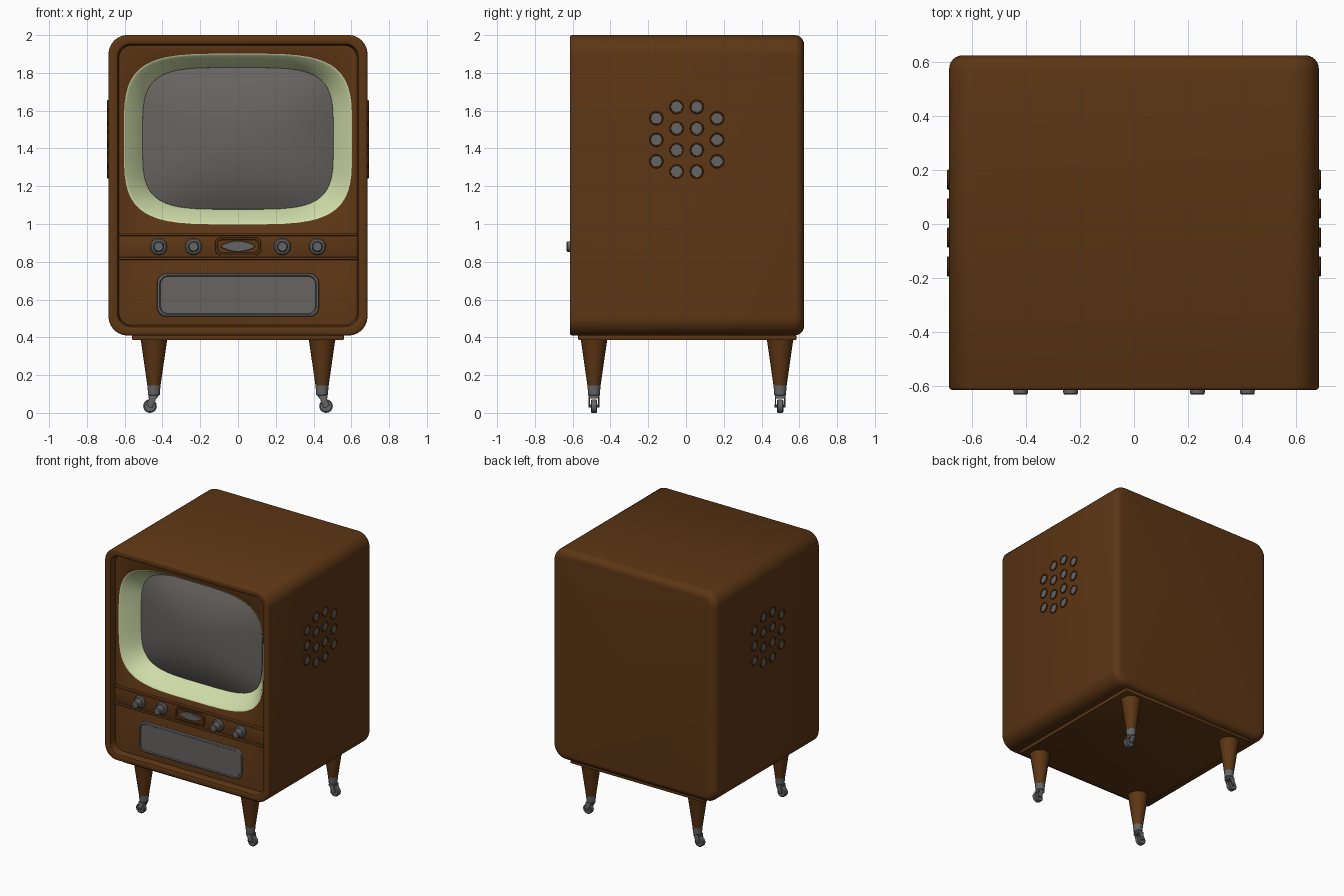
import bpy, bmesh, math
from mathutils import Vector, Matrix

cube = bpy.data.objects.get("Cube")
if cube:
    bpy.data.objects.remove(cube, do_unlink=True)


def material(name, r, g, b):
    m = bpy.data.materials.new(name)
    m.use_nodes = True
    m.diffuse_color = (r, g, b, 1)
    bsdf = m.node_tree.nodes["Principled BSDF"]
    bsdf.inputs["Base Color"].default_value = (r, g, b, 1)
    bsdf.inputs["Roughness"].default_value = 0.6
    return m


WOOD = material("brown wood", 0.11, 0.037, 0.007)
CREAM = material("cream surround", 0.62, 0.71, 0.39)
GLASS = material("grey glass", 0.135, 0.125, 0.118)
METAL = material("grey metal", 0.13, 0.13, 0.13)


def finish(name, bm, mats):
    bmesh.ops.recalc_face_normals(bm, faces=bm.faces[:])
    me = bpy.data.meshes.new(name)
    bm.to_mesh(me)
    bm.free()
    for m in mats:
        me.materials.append(m)
    ob = bpy.data.objects.new(name, me)
    bpy.context.collection.objects.link(ob)
    bpy.ops.object.select_all(action='DESELECT')
    ob.select_set(True)
    bpy.context.view_layer.objects.active = ob
    bpy.ops.object.shade_smooth_by_angle(angle=math.radians(35))
    return ob


def loft(name, rings, mats, cream_from=None, capped=True):
    """Skin equal-length rings; bands from cream_from on use the second material."""
    bm = bmesh.new()
    loops = [[bm.verts.new(p) for p in ring] for ring in rings]
    n = len(loops[0])
    for k in range(len(loops) - 1):
        for i in range(n):
            j = (i + 1) % n
            f = bm.faces.new((loops[k][i], loops[k][j], loops[k + 1][j], loops[k + 1][i]))
            f.material_index = int(cream_from is not None and k >= cream_from)
    if capped:
        bm.faces.new(loops[0])
        bm.faces.new(loops[-1])
    else:
        for i in range(n):
            j = (i + 1) % n
            bm.faces.new((loops[-1][i], loops[-1][j], loops[0][j], loops[0][i]))
    return finish(name, bm, mats)


STEPS = 14


def angles():
    for q in range(4):
        for i in range(STEPS):
            yield q, i


def rounded(hw, hh, r, y, cx=0, cz=0):
    """Rounded rectangle facing the front."""
    pts = []
    for q, i in angles():
        a = (q + i / (STEPS - 1)) * math.pi / 2
        sx = 1 if q in (0, 3) else -1
        sz = 1 if q < 2 else -1
        pts.append(Vector((cx + sx * (hw - r) + r * math.cos(a), y,
                           cz + sz * (hh - r) + r * math.sin(a))))
    return pts


def oval(hw, hh, power, y, cx=0, cz=0):
    """Superellipse facing the front."""
    pts = []
    for q, i in angles():
        a = (q + (i + 0.5) / STEPS) * math.pi / 2
        c, s = math.cos(a), math.sin(a)
        pts.append(Vector((cx + hw * math.copysign(abs(c) ** (2 / power), c), y,
                           cz + hh * math.copysign(abs(s) ** (2 / power), s))))
    return pts


def turned(name, centre, axis, profile, mat, seg=24, capped=True):
    """Lathe a (radius, offset) profile along an axis."""
    rot = Vector((0, 0, 1)).rotation_difference(Vector(axis))
    rings = []
    for r, h in profile:
        rings.append([Vector(centre) + rot @ Vector((r * math.cos(t), r * math.sin(t), h))
                      for t in (2 * math.pi * i / seg for i in range(seg))])
    return loft(name, rings, [mat], capped=capped)


def box(name, centre, size, mat, bevel=0.005, tilt=0):
    bm = bmesh.new()
    bmesh.ops.create_cube(bm, size=1)
    bmesh.ops.scale(bm, vec=size, verts=bm.verts)
    bmesh.ops.bevel(bm, geom=bm.edges[:], offset=bevel, segments=2, profile=0.5, affect='EDGES')
    bmesh.ops.transform(bm, matrix=Matrix.Translation(centre) @ Matrix.Rotation(tilt, 4, 'Y'),
                        verts=bm.verts)
    return finish(name, bm, [mat])


# Cabinet: rounded shell, front rim, recessed panel and cream screen surround
MID, PANEL = 1.205, -0.56


def shell(inset, y):
    return rounded(0.685 - inset, 0.795 - inset, max(0.1 - inset * 0.6, 0.05), y, cz=MID)


back = [shell(0.05 * (1 - math.sin(a)), 0.575 + 0.05 * math.cos(a))
        for a in (math.pi / 2 * i / 6 for i in range(7))]
front = [shell(0, -0.605), shell(0.004, -0.612), shell(0.01, -0.615), shell(0.038, -0.615),
         shell(0.046, -0.611), shell(0.05, -0.6), shell(0.055, PANEL)]
surround = [oval(0.605, 0.452, 4, PANEL, cz=1.45), oval(0.595, 0.442, 4, PANEL + 0.006, cz=1.45),
            oval(0.505, 0.375, 4.2, -0.43, cz=1.453)]
rings = back + front + surround
loft("cabinet", rings, [WOOD, CREAM], cream_from=len(back + front))

# Bulging screen
bulge = [oval(0.506, 0.376, 4.2, -0.425, cz=1.453)]
for i in range(10):
    s = 1 - i / 10
    bulge.append(oval(0.505 * s, 0.375 * s, 2 + 2.2 * s, -0.435 - 0.085 * (1 - s ** 2.4), cz=1.453))
loft("screen", bulge, [GLASS])

# Control strip with trim rails
box("control_strip", (0, PANEL, 0.88), (1.262, 0.012, 0.13), WOOD, 0.002)
for name, z in (("upper_rail", 0.945), ("lower_rail", 0.817)):
    box(name, (0, PANEL - 0.003, z), (1.262, 0.036, 0.016), WOOD, 0.006)

# Knobs
for side in (-1, 1):
    for x in (0.235, 0.42):
        turned("knob", (side * x, PANEL, 0.88), (0, -1, 0),
               [(0.045, 0), (0.045, 0.016), (0.038, 0.024), (0.029, 0.026),
                (0.027, 0.068), (0.023, 0.072)], METAL)

# Centre badge: wooden rim around a blank metal plate
loft("badge_rim", [rounded(hw, hh, r, y, cz=0.882) for hw, hh, r, y in
                   ((0.122, 0.047, 0.03, PANEL), (0.12, 0.045, 0.03, PANEL - 0.018),
                    (0.11, 0.036, 0.025, PANEL - 0.018), (0.108, 0.034, 0.025, PANEL - 0.01))], [WOOD])
loft("badge_plate", [oval(0.092, 0.03, 1.5, PANEL - 0.009, cz=0.882),
                     oval(0.088, 0.027, 1.5, PANEL - 0.018, cz=0.882)], [METAL])

# Speaker panel and frame
loft("speaker_frame", [rounded(hw, hh, r, y, cz=0.624) for hw, hh, r, y in
                       ((0.428, 0.115, 0.05, PANEL), (0.425, 0.112, 0.05, PANEL - 0.014),
                        (0.415, 0.103, 0.045, PANEL - 0.016), (0.41, 0.098, 0.04, PANEL - 0.008))],
     [METAL])
loft("speaker_cloth", [rounded(0.41, 0.098, 0.04, PANEL - y, cz=0.624) for y in (0.004, 0.01)], [GLASS])

# Side vents: inner columns of four, outer columns of three
for side in (-1, 1):
    for col in range(4):
        inner = col in (1, 2)
        for row in range(4 if inner else 3):
            y = -0.157 + col * 0.107
            z = (1.62 if inner else 1.56) - row * 0.114
            spot = (side * 0.68, y, z)
            turned("vent_ring", spot, (side, 0, 0),
                   [(0.038, 0), (0.037, 0.01), (0.034, 0.013), (0.03, 0.011), (0.028, 0)],
                   WOOD, capped=False)
            turned("vent_mesh", spot, (side, 0, 0), [(0.029, 0), (0.029, 0.0065)], METAL)

# Base plate
box("base_plate", (0, 0.007, 0.4), (1.12, 1.155, 0.03), WOOD, 0.006)

# Legs with ferrules and casters
for sx in (-1, 1):
    for y in (-0.487, 0.498):
        x = sx * 0.445
        turned("leg", (x, y, 0), (0, 0, 1),
               [(0.035, 0.145), (0.068, 0.375), (0.071, 0.39)], WOOD)
        turned("ferrule", (x, y, 0), (0, 0, 1),
               [(0.022, 0.088), (0.031, 0.096), (0.035, 0.15)], METAL)
        box("caster_bridge", (sx * 0.45, y, 0.084), (0.045, 0.056, 0.016), METAL, 0.003)
        for s in (-1, 1):
            box("caster_fork", (sx * 0.458, y + s * 0.025, 0.06), (0.034, 0.006, 0.058),
                METAL, 0.002, tilt=-sx * 0.4)
        turned("caster_wheel", (sx * 0.466, y, 0.036), (0, 1, 0),
               [(0.03, -0.017), (0.036, -0.012), (0.036, 0.012), (0.03, 0.017)], METAL)
        turned("caster_axle", (sx * 0.466, y, 0.036), (0, 1, 0),
               [(0.008, -0.03), (0.008, 0.03)], METAL, 10)
